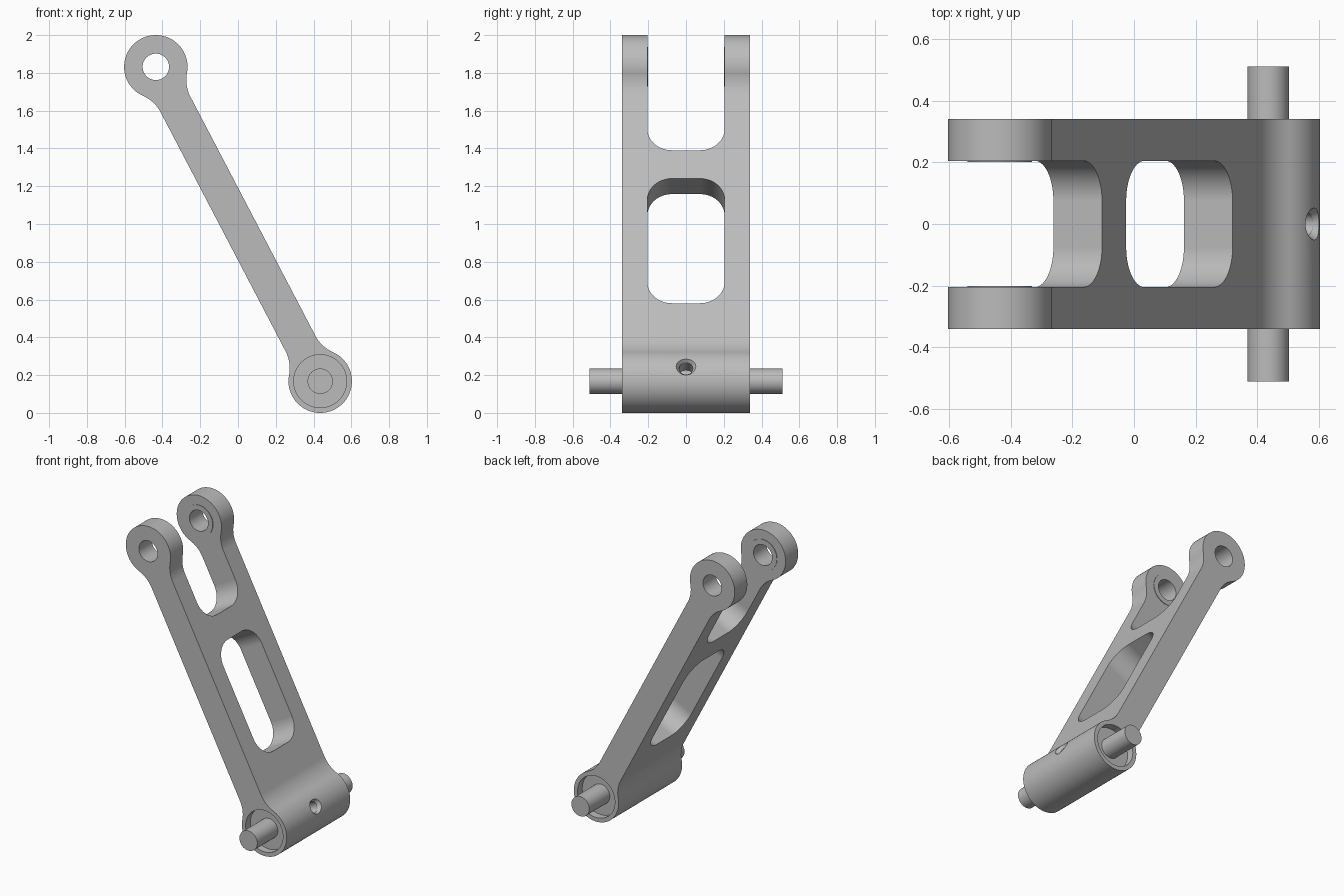
import bpy, bmesh, math
from mathutils import Vector

cube = bpy.data.objects.get("Cube")
if cube:
    bpy.data.objects.remove(cube, do_unlink=True)

TILT = math.atan2(0.87, 1.664)   # lean of the arm from vertical
L = 0.939                        # centre to pivot along the arm
R = 0.168                        # pivot boss radius
HALF = 0.089                     # half thickness of the arm
FILLET = 0.19
WIDTH = 0.34                     # half width across y
SLOT = 0.205                     # half width of the slots

steel = bpy.data.materials.new("grey metal")
steel.use_nodes = True
grey = (0.5, 0.5, 0.5, 1)
steel.diffuse_color = grey
steel.node_tree.nodes["Principled BSDF"].inputs["Base Color"].default_value = grey


def place(s, t, y):
    """Arm coordinates (along, across, sideways) to world."""
    sn, cs = math.sin(TILT), math.cos(TILT)
    return Vector((s * sn + t * cs, y, 1 - s * cs + t * sn))


def arc(cx, cy, r, a0, a1, n):
    return [(cx + r * math.cos(a0 + (a1 - a0) * i / n),
             cy + r * math.sin(a0 + (a1 - a0) * i / n)) for i in range(n + 1)]


def circle(cx, cy, r, n=64):
    return arc(cx, cy, r, 0, math.tau, n)[:-1]


def along_y(points, y):
    return [place(s, t, y) for s, t in points]


def along_t(points, t):
    return [place(s, t, y) for s, y in points]


def loft(name, rings, closed=False):
    """Skin matching rings, either capped or joined back to the first."""
    bm = bmesh.new()
    loops = [[bm.verts.new(p) for p in ring] for ring in rings]
    n = len(loops[0])
    pairs = list(zip(loops, loops[1:]))
    if closed:
        pairs.append((loops[-1], loops[0]))
    else:
        bm.faces.new(loops[0])
        bm.faces.new(loops[-1])
    for a, b in pairs:
        for i in range(n):
            j = (i + 1) % n
            bm.faces.new((a[i], a[j], b[j], b[i]))
    bmesh.ops.recalc_face_normals(bm, faces=bm.faces)
    mesh = bpy.data.meshes.new(name)
    bm.to_mesh(mesh)
    bm.free()
    mesh.materials.append(steel)
    obj = bpy.data.objects.new(name, mesh)
    bpy.context.collection.objects.link(obj)
    return obj


def activate(obj):
    bpy.ops.object.select_all(action='DESELECT')
    obj.select_set(True)
    bpy.context.view_layer.objects.active = obj


def cut(target, cutter):
    cutter.hide_render = True
    mod = target.modifiers.new("cut", 'BOOLEAN')
    mod.operation = 'DIFFERENCE'
    mod.solver = 'EXACT'
    mod.object = cutter
    activate(target)
    bpy.ops.object.modifier_apply(modifier=mod.name)
    bpy.data.objects.remove(cutter, do_unlink=True)


def smooth(obj):
    activate(obj)
    bpy.ops.object.shade_smooth_by_angle(angle=math.radians(30))
    mod = obj.modifiers.new("even shading", 'WEIGHTED_NORMAL')
    mod.keep_sharp = True


def rounded_slot(s0, s1, r=0.13):
    pts, q = [], math.pi / 2
    corners = [(s1 - r, SLOT - r), (s0 + r, SLOT - r),
               (s0 + r, r - SLOT), (s1 - r, r - SLOT)]
    for i, (cx, cy) in enumerate(corners):
        pts += arc(cx, cy, r, q * i, q * (i + 1), 14)
    return pts


# Arm outline: one quarter, then mirrored both ways
reach = math.sqrt((R + FILLET) ** 2 - (HALF + FILLET) ** 2)
phi = math.atan2(HALF + FILLET, -reach)
quarter = arc(L, 0, R, 0, phi, 28)
quarter += arc(L - reach, HALF + FILLET, FILLET, phi - math.pi, -math.pi / 2, 10)[1:]
upper = quarter + [(-s, t) for s, t in reversed(quarter)]
outline = upper + [(s, -t) for s, t in reversed(upper[1:-1])]
arm = loft("link_arm", [along_y(outline, -WIDTH), along_y(outline, WIDTH)])

# Window and open fork slot
for s0, s1 in ((-0.225, 0.52), (-1.6, -0.394)):
    pts = rounded_slot(s0, s1)
    cut(arm, loft("slot_cutter", [along_t(pts, -0.5), along_t(pts, 0.5)]))

# Pivot holes through the fork ears
eye = circle(-L, 0, 0.07)
cut(arm, loft("eye_cutter", [along_y(eye, -0.5), along_y(eye, 0.5)]))

# Shallow recess at each end of the lower barrel
recess = circle(L, 0, 0.14)
for side in (-1, 1):
    cut(arm, loft("recess_cutter", [along_y(recess, side * 0.29),
                                    along_y(recess, side * 0.5)]))

# Chamfered screw hole in the barrel
hole = [(0.036, 0.05), (0.036, 0.145), (0.052, 0.168), (0.052, 0.25)]
cut(arm, loft("screw_cutter",
              [along_t(circle(L, 0, r, 40), t) for r, t in hole]))
smooth(arm)

# Thin raised rings on the inner faces of the ears
rim = circle(-L, 0, 0.105)
for side, name in ((-1, "front_ear_ring"), (1, "back_ear_ring")):
    inner, outer = side * (SLOT - 0.004), side * (SLOT + 0.002)
    smooth(loft(name, [along_y(rim, outer), along_y(rim, inner),
                       along_y(eye, inner), along_y(eye, outer)], closed=True))

# Pin through the lower barrel
pin = circle(L, 0, 0.067)
smooth(loft("pivot_pin", [along_y(pin, -0.51), along_y(pin, 0.51)]))
